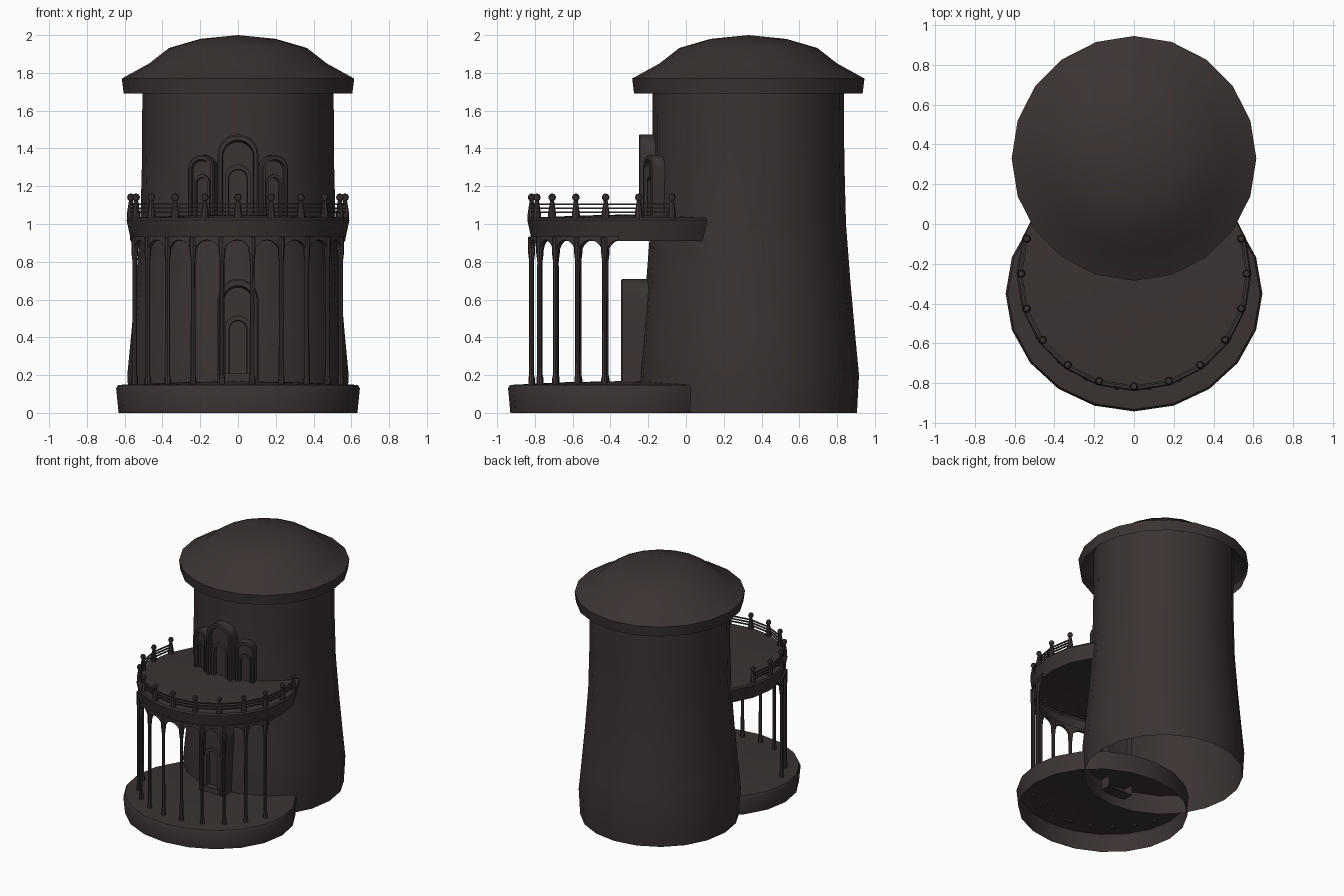
import bpy, bmesh, math
from math import sin, cos, pi, radians, sqrt

if "Cube" in bpy.data.objects:
    bpy.data.objects.remove(bpy.data.objects["Cube"])

stone = bpy.data.materials.new("dark brown stone")
stone.diffuse_color = (0.044, 0.033, 0.032, 1)
stone.use_nodes = True
stone.node_tree.nodes["Principled BSDF"].inputs["Base Color"].default_value = stone.diffuse_color

BALCONY_Y = -0.25   # centre of the balcony ring
TOWER_Y = 0.33      # centre of the tower


def finish(name, bm, angle=40):
    bmesh.ops.recalc_face_normals(bm, faces=bm.faces)
    mesh = bpy.data.meshes.new(name)
    bm.to_mesh(mesh)
    bm.free()
    mesh.materials.append(stone)
    ob = bpy.data.objects.new(name, mesh)
    bpy.context.collection.objects.link(ob)
    bpy.ops.object.select_all(action='DESELECT')
    ob.select_set(True)
    bpy.context.view_layer.objects.active = ob
    bpy.ops.object.shade_smooth_by_angle(angle=radians(angle))
    return ob


def add_lathe(bm, profile, cx, cy, n, sx=1.0):
    """Revolve (radius, z) points; radius 0 makes a pole, other ends stay open."""
    rings = []
    for r, z in profile:
        if r == 0:
            rings.append([bm.verts.new((cx, cy, z))])
        else:
            rings.append([bm.verts.new((cx + sx * r * sin(2 * pi * i / n),
                                        cy - r * cos(2 * pi * i / n), z)) for i in range(n)])
    for a, b in zip(rings, rings[1:]):
        for i in range(n):
            j = (i + 1) % n
            quad = [a[i % len(a)], a[j % len(a)], b[j % len(b)], b[i % len(b)]]
            bm.faces.new(list(dict.fromkeys(quad)))


def lathe(name, profile, cy, n=20, sx=1.0):
    bm = bmesh.new()
    add_lathe(bm, profile, 0, cy, n, sx)
    return finish(name, bm)


def on_ring(deg, r):
    a = radians(deg)
    return r * sin(a), BALCONY_Y - r * cos(a)


def arch_block(name, z0, loops, loc=(0, 0), turn=0):
    """Arched block made of stepped (half width, top z, y) outlines, last one filled."""
    bm = bmesh.new()
    prev = None
    for hw, top, y in loops:
        pts = [(-hw, z0)]
        pts += [(-hw * cos(pi * k / 12), top - hw + hw * sin(pi * k / 12)) for k in range(13)]
        pts += [(hw, z0)]
        ring = []
        for x, z in pts:
            c, s = cos(turn), sin(turn)
            ring.append(bm.verts.new((loc[0] + x * c - y * s, loc[1] + x * s + y * c, z)))
        if prev:
            for i in range(len(ring)):
                j = (i + 1) % len(ring)
                bm.faces.new((prev[i], prev[j], ring[j], ring[i]))
        prev = ring
    bm.faces.new(prev)
    return finish(name, bm, 30)


# Tower shell, roof, base platform and balcony (all open underneath)
lathe("tower_wall", [(0.575, 0), (0.586, 0.2), (0.565, 0.42), (0.54, 0.7), (0.517, 1.0),
                     (0.508, 1.35), (0.506, 1.82)], TOWER_Y)
lathe("roof", [(0.605, 1.69), (0.615, 1.77), (0.47, 1.85), (0.365, 1.932),
               (0.2, 1.98), (0, 2.0)], TOWER_Y)
lathe("base_platform", [(0.58, 0), (0.592, 0.13), (0.582, 0.148), (0.3, 0.162), (0, 0.168)],
      -0.35, 20, 1.09)
lathe("balcony", [(0.566, 0.91), (0.59, 1.02), (0.583, 1.033), (0.3, 1.045), (0, 1.052)],
      BALCONY_Y)

# Columns under the balcony
column_angles = [-72.5 + 16 * i for i in range(10)]
bm = bmesh.new()
for deg in column_angles:
    x, y = on_ring(deg, 0.573)
    add_lathe(bm, [(0, 0.13), (0.017, 0.14), (0.017, 0.18), (0.013, 0.2),
                   (0.012, 0.8), (0.018, 0.85), (0.018, 0.93)], x, y, 8)
finish("columns", bm)

# Arches between the columns, with a half arch at each end
bm = bmesh.new()
spans = [(d, -1, 1) for d in [a + 8 for a in column_angles[:-1]]]
spans += [(column_angles[0] - 8, 0, 1), (column_angles[-1] + 8, -1, 0)]
for mid, u0, u1 in spans:
    prev = None
    for k in range(13):
        u = u0 + (u1 - u0) * k / 12
        low = 0.815 + 0.1 * sqrt(max(0, 1 - u * u))
        ring = []
        for r, z in ((0.558, low), (0.58, low), (0.58, 0.935), (0.558, 0.935)):
            x, y = on_ring(mid + 8 * u, r)
            ring.append(bm.verts.new((x, y, z)))
        if prev:
            for i in range(4):
                j = (i + 1) % 4
                bm.faces.new((prev[i], prev[j], ring[j], ring[i]))
        prev = ring
finish("arches", bm)

# Railing posts with ball tops
post_angles = [18 * i for i in range(-6, 7)]
bm = bmesh.new()
for deg in post_angles:
    x, y = on_ring(deg, 0.567)
    add_lathe(bm, [(0.021, 1.02), (0.021, 1.055), (0.012, 1.115), (0.01, 1.122), (0.018, 1.132),
                   (0.02, 1.143), (0.014, 1.157), (0, 1.162)], x, y, 8)
finish("railing_posts", bm)

# Three thin rails running straight from post to post
bm = bmesh.new()
for z in (1.062, 1.083, 1.104):
    prev = None
    for deg in post_angles:
        ring = []
        for dr, dz in ((-0.005, -0.004), (0.005, -0.004), (0.005, 0.004), (-0.005, 0.004)):
            x, y = on_ring(deg, 0.567 + dr)
            ring.append(bm.verts.new((x, y, z + dz)))
        if prev:
            for i in range(4):
                j = (i + 1) % 4
                bm.faces.new((prev[i], prev[j], ring[j], ring[i]))
        prev = ring
finish("rails", bm)

# Ground floor door, reaching a little below the platform top
arch_block("door", 0.08, [(0.108, 0.71, -0.15), (0.108, 0.71, -0.335), (0.1, 0.702, -0.345),
                          (0.082, 0.675, -0.345), (0.075, 0.665, -0.305), (0.07, 0.515, -0.305),
                          (0.07, 0.515, -0.325), (0.048, 0.49, -0.325), (0.045, 0.487, -0.295)])
bm = bmesh.new()
bmesh.ops.create_cube(bm, size=1)
bmesh.ops.scale(bm, vec=(0.15, 0.06, 0.07), verts=bm.verts)
bmesh.ops.translate(bm, vec=(0, -0.31, 0.175), verts=bm.verts)
finish("door_step", bm)

# Tall middle opening and two smaller turned side openings on the balcony
arch_block("middle_window", 1.02, [(0.108, 1.475, -0.13), (0.108, 1.475, -0.243),
                                   (0.1, 1.467, -0.25), (0.085, 1.445, -0.25),
                                   (0.08, 1.435, -0.215), (0.068, 1.315, -0.215),
                                   (0.068, 1.315, -0.235), (0.05, 1.29, -0.235),
                                   (0.047, 1.287, -0.205)])
for side, label in ((-1, "left"), (1, "right")):
    arch_block(label + "_window", 1.02, [(0.072, 1.365, 0.1), (0.072, 1.365, -0.004),
                                         (0.066, 1.358, -0.01), (0.055, 1.342, -0.01),
                                         (0.052, 1.335, 0.018), (0.043, 1.262, 0.018),
                                         (0.043, 1.262, 0.004), (0.031, 1.246, 0.004),
                                         (0.029, 1.243, 0.026)],
               (side * 0.194, -0.195), side * radians(18))
